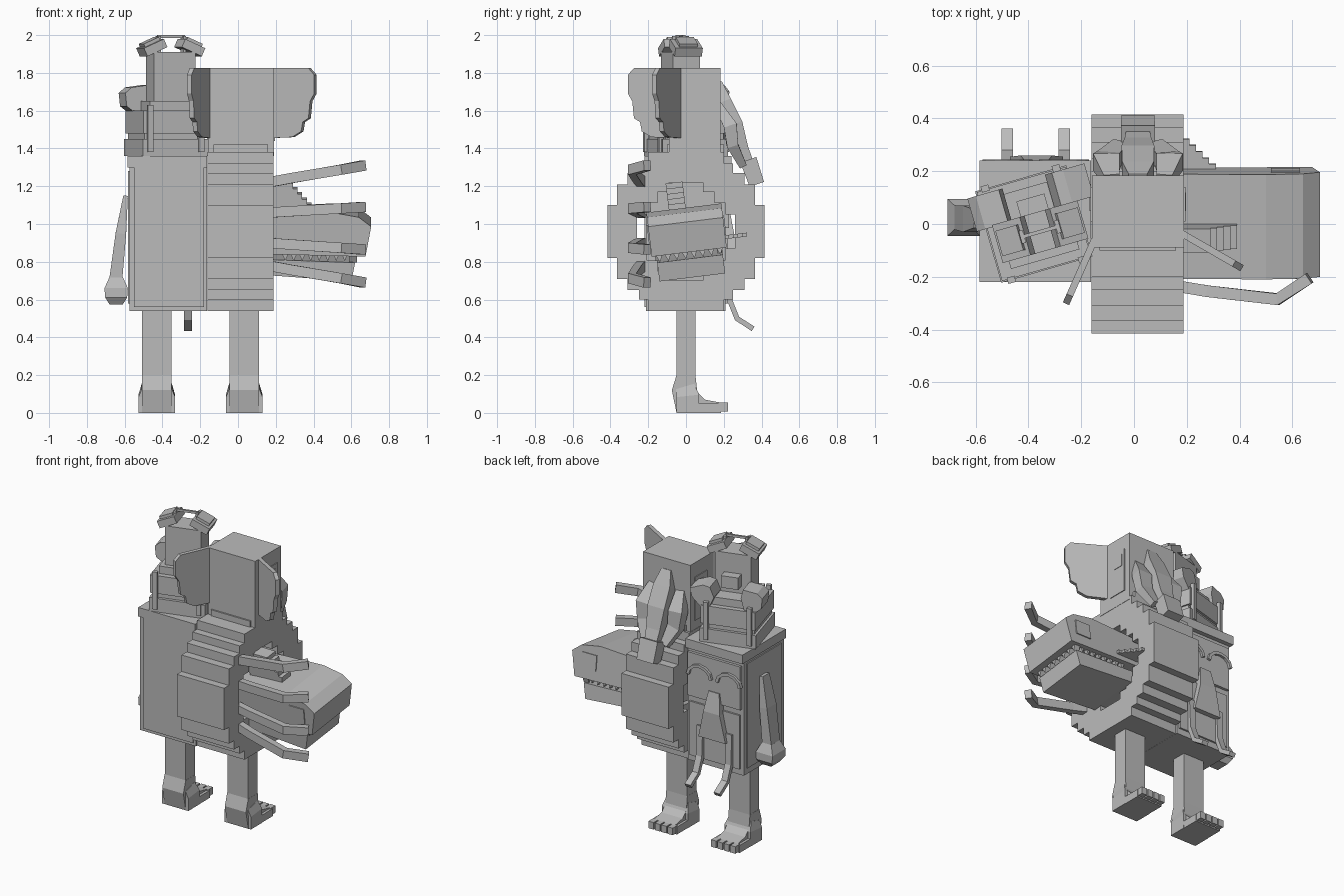
import bpy, bmesh, math
from mathutils import Matrix, Vector

if "Cube" in bpy.data.objects:
    bpy.data.objects.remove(bpy.data.objects["Cube"], do_unlink=True)

grey = bpy.data.materials.new("stone grey")
grey.use_nodes = True
grey.diffuse_color = (0.5, 0.5, 0.5, 1)
grey.node_tree.nodes["Principled BSDF"].inputs["Base Color"].default_value = (0.5, 0.5, 0.5, 1)


def finish(name, bm, matrix=None):
    bmesh.ops.recalc_face_normals(bm, faces=bm.faces)
    mesh = bpy.data.meshes.new(name)
    bm.to_mesh(mesh)
    bm.free()
    if matrix:
        mesh.transform(matrix)
    mesh.materials.append(grey)
    ob = bpy.data.objects.new(name, mesh)
    bpy.context.collection.objects.link(ob)
    return ob


def prism(name, poly, a, b, axis, matrix=None):
    """Extrude a 2D outline along an axis from a to b."""
    place = {"x": lambda u, v, w: (w, u, v), "y": lambda u, v, w: (u, w, v),
             "z": lambda u, v, w: (u, v, w)}[axis]
    bm = bmesh.new()
    lo = [bm.verts.new(place(u, v, a)) for u, v in poly]
    hi = [bm.verts.new(place(u, v, b)) for u, v in poly]
    bm.faces.new(lo)
    bm.faces.new(hi)
    n = len(poly)
    for i in range(n):
        j = (i + 1) % n
        bm.faces.new((lo[i], lo[j], hi[j], hi[i]))
    return finish(name, bm, matrix)


def box(name, x, y, z, matrix=None):
    return prism(name, [(x[0], y[0]), (x[1], y[0]), (x[1], y[1]), (x[0], y[1])], z[0], z[1], "z", matrix)


def bar(name, pts, sizes, side):
    """Rectangular bar along a path; sizes are (along side, across) half widths."""
    pts, side = [Vector(p) for p in pts], Vector(side)
    bm = bmesh.new()
    rings = []
    for i, p in enumerate(pts):
        t = (pts[min(i + 1, len(pts) - 1)] - pts[max(i - 1, 0)]).normalized()
        s = (side - t * side.dot(t)).normalized()
        up = t.cross(s)
        a, b = sizes[min(i, len(sizes) - 1)]
        rings.append([bm.verts.new(p + s * a * q + up * b * r)
                      for q, r in ((-1, -1), (1, -1), (1, 1), (-1, 1))])
    for r0, r1 in zip(rings, rings[1:]):
        for k in range(4):
            m = (k + 1) % 4
            bm.faces.new((r0[k], r0[m], r1[m], r1[k]))
    bm.faces.new(rings[0])
    bm.faces.new(rings[-1])
    return finish(name, bm)


def stepped(corners, cz):
    """Blocky disc outline from its outer corners in one quadrant."""
    quarter = []
    for i, (u, v) in enumerate(corners):
        quarter.append((u, v))
        if i + 1 < len(corners):
            quarter.append((corners[i + 1][0], v))
    full = []
    for su, sv in ((1, 1), (-1, 1), (-1, -1), (1, -1)):
        part = quarter if su * sv > 0 else quarter[::-1]
        full += [(su * u, cz + sv * v) for u, v in part]
    return full


# Blocky ring with a stepped opening
ring = prism("stepped_ring", stepped([(.415, .14), (.365, .25), (.31, .31), (.25, .36), (.2, .42)], .96),
             -.162, .188, "x")
hole = prism("ring_cutter", stepped([(.26, .09), (.21, .15), (.15, .21), (.09, .26)], .96), -.3, .3, "x")
hole.hide_render = True
mod = ring.modifiers.new("opening", "BOOLEAN")
mod.operation, mod.object, mod.solver = "DIFFERENCE", hole, "EXACT"
bpy.context.view_layer.objects.active = ring
bpy.ops.object.modifier_apply(modifier=mod.name)
bpy.data.objects.remove(hole, do_unlink=True)

# Tall body box with lid and front panel
box("body", (-.575, -.163), (-.212, .21), (.54, 1.34))
box("body_lid", (-.585, -.163), (-.22, .24), (1.3, 1.36))
box("body_front_panel", (-.55, -.18), (-.22, -.2), (.56, 1.32))
box("body_side_panel", (-.582, -.56), (-.18, .18), (.58, 1.28))
box("face_upper", (-.56, -.17), (.2, .228), (.98, 1.27))
box("face_lower", (-.55, -.18), (.2, .222), (.58, .94))

# Face details: brows, nose and hanging straps
for cx in (-.48, -.265):
    arc = [(cx + .085 * math.cos(t * math.pi / 6), .232, 1.13 + .07 * math.sin(t * math.pi / 6))
           for t in range(7)]
    bar("brow", arc, [(.012, .01)], (0, 1, 0))
    bar("hanging_strap", [(cx, .22, .8), (cx, .23, .6), (cx, .27, .5), (cx, .355, .445)],
        [(.022, .014)], (1, 0, 0))
bar("nose", [(-.37, .215, 1.05), (-.37, .23, .92), (-.37, .235, .74)], [(.04, .02), (.06, .03), (.1, .02)], (1, 0, 0))

# Arm on the outer side
bar("arm", [(-.595, .02, 1.15), (-.62, .02, .95), (-.65, .025, .68)], [(.035, .012), (.05, .028), (.045, .035)], (0, 1, 0))
bar("hand", [(-.645, .025, .72), (-.645, .025, .66), (-.645, .025, .61), (-.645, .025, .575)],
    [(.045, .035), (.07, .062), (.07, .058), (.045, .035)], (0, 1, 0))

# Legs with flared feet and toes
for cx in (-.43, .033):
    bar("leg", [(cx, 0, .56), (cx, 0, .14)], [(.077, .05)], (1, 0, 0))
    prism("foot", [(-.05, .2), (-.075, .12), (-.05, 0), (.18, 0), (.18, .055), (.1, .07), (.06, .11), (.05, .2)],
          cx - .078, cx + .078, "x")
    bar("ankle", [(cx, -.005, .14), (cx, .01, .09), (cx, .01, 0)], [(.08, .05), (.097, .06), (.097, .06)], (1, 0, 0))
    box("foot_pad", (cx - .095, cx + .095), (0, .185), (0, .05))
    for k in range(4):
        tx = cx - .071 + k * .047
        box("toe", (tx - .019, tx + .019), (.17, .222), (.008, .055))

# Snout through the ring: two jaws, teeth and nostril plates, tilted
tilt = Matrix.Translation((0, 0, .95)) @ Matrix.Rotation(math.radians(7), 4, "X") @ Matrix.Translation((0, 0, -.95))
prism("upper_jaw", [(-.1, .87), (-.1, 1.04), (.2, 1.07), (.5, 1.085), (.64, 1.06), (.705, 1.01), (.675, .85)],
      -.195, .205, "y", tilt)
prism("lower_jaw", [(-.1, .76), (-.1, .85), (.2, .83), (.62, .815), (.6, .715), (.2, .745)], -.17, .18, "y", tilt)
for side in (-.197, .207):
    box("nostril_plate", (.52, .63), (side - .004, side + .004), (.92, 1.02), tilt)
for k in range(8):
    ty = -.155 + k * .046
    prism("tooth", [(ty - .02, .86), (ty + .02, .86), (ty, .815)], .59, .63, "x", tilt)
    tx = .25 + k * .045
    for side in (-.165, .165):
        prism("side_tooth", [(tx - .02, .87), (tx + .02, .87), (tx, .825)], side - .012, side + .012, "y", tilt)

# Stair shaped crests on the snout root
for k in range(5):
    x1, rise = .29 + k * .025, 1.225 - k * .028
    box("top_crest_step", (.15, x1), (-.075, .015), (rise - .06, rise), tilt)
    box("side_crest_step", (.15, x1 - .08), (.15, .32 - k * .024), (.895, .915), tilt)

# Four bent claws in front of the snout
for z0, z1 in ((1.22, 1.31), (1.06, 1.09), (.9, .865), (.78, .69)):
    mid = z0 + (z1 - z0) * .75
    bar("claw", [(.16, -.235, z0), (.28, -.255, z0 + (z1 - z0) * .25), (.545, -.285, mid), (.665, -.205, z1)],
        [(.027, .022)], (0, 0, 1))

# Big head with ears, trunk and tusks
box("big_head", (-.16, .19), (-.09, .183), (1.36, 1.825))
box("big_head_neck", (-.13, .16), (-.1, .2), (1.3, 1.42))
for sx in (-.161, .191):
    box("cheek_plate", (sx - .004, sx + .004), (.01, .14), (1.44, 1.73))
    box("eye_plate", (sx - .007, sx + .007), (.05, .12), (1.62, 1.7))
ear = [(0, 1.825), (.23, 1.825), (.265, 1.79), (.265, 1.69), (.24, 1.65), (.23, 1.56),
       (.195, 1.54), (.185, 1.49), (.13, 1.46), (0, 1.455)]
for root, heading in (((.18, -.035, 0), -30), ((-.15, -.06, 0), -114)):
    prism("big_ear", ear, -.013, .013, "y",
          Matrix.Translation(root) @ Matrix.Rotation(math.radians(heading), 4, "Z"))
bar("trunk", [(.015, .17, 1.75), (.015, .2, 1.65), (.015, .26, 1.53), (.015, .295, 1.4), (.015, .32, 1.33)],
    [(.035, .02), (.06, .04), (.062, .04), (.05, .035), (.045, .035)], (1, 0, 0))
bar("trunk_tip", [(.015, .33, 1.34), (.015, .375, 1.21)], [(.065, .045), (.062, .04)], (1, 0, 0))
for s in (-1, 1):
    bar("tusk", [(.015 + s * .1, .17, 1.63), (.015 + s * .12, .235, 1.52), (.015 + s * .11, .245, 1.42),
                 (.015 + s * .07, .3, 1.31)], [(.03, .02), (.05, .035), (.045, .03), (.025, .02)], (1, 0, 0))

# Turned small figure on the body: slabs, corner posts, head, ears, handle
turn = Matrix.Translation((-.38, 0, 0)) @ Matrix.Rotation(math.radians(16), 4, "Z")
box("lower_slab", (-.18, .18), (-.18, .18), (1.36, 1.45), turn)
box("slab_core", (-.165, .165), (-.16, .16), (1.44, 1.5), turn)
box("upper_slab", (-.175, .175), (-.175, .175), (1.48, 1.6), turn)
box("shoulder_step", (-.13, .14), (-.14, .14), (1.6, 1.65), turn)
for px in (-.14, .14):
    for py in (-.18, .18):
        box("corner_post", (px - .015, px + .015), (py - .012, py + .012), (1.38, 1.63), turn)
box("small_head", (-.1, .13), (-.11, .04), (1.64, 1.91), turn)
box("small_muzzle", (-.04, .07), (.03, .1), (1.7, 1.78), turn)
for s in (-1, 1):
    pad = turn @ Matrix.Translation((.01 + s * .155, .1 + s * .003, 1.66)) @ Matrix.Rotation(s * .25, 4, "Y")
    prism("shoulder_pad", [(-.07, -.02), (-.06, .05), (-.02, .07), (.07, .06), (.07, .0), (.03, -.07), (-.03, -.07)],
          -.065, .065, "y", pad)
    tip = turn @ Matrix.Translation((.015 + s * .105, -.035, 1.935)) @ Matrix.Rotation(s * .42, 4, "Y")
    box("small_ear", (-.06, .06), (-.075, .075), (-.025, .022), tip)
    box("small_ear_top", (-.045, .045), (-.05, .05), (.02, .04), tip)
    hx = .015 + s * .07
    box("handle_post", (hx - .008, hx + .008), (-.06, -.01), (1.9, 1.995), turn)
box("handle_bar", (-.06, .09), (-.042, -.028), (1.985, 2.0), turn)
